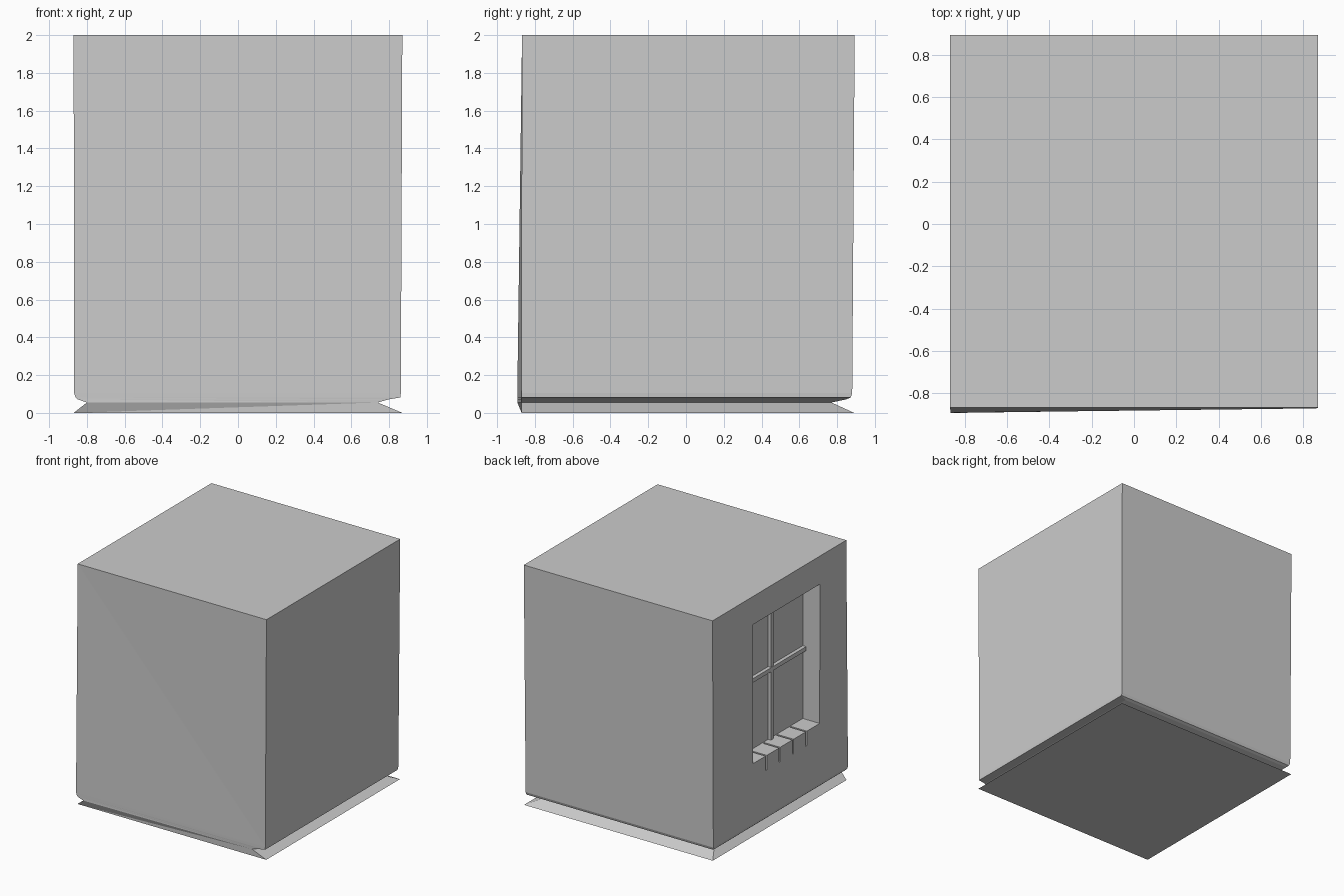
import bpy, bmesh

if "Cube" in bpy.data.objects:
    bpy.data.objects.remove(bpy.data.objects["Cube"])


def box(name, lo, hi):
    bm = bmesh.new()
    bmesh.ops.create_cube(bm, size=1)
    for v in bm.verts:
        v.co = [lo[i] + (v.co[i] + 0.5) * (hi[i] - lo[i]) for i in range(3)]
    me = bpy.data.meshes.new(name)
    bm.to_mesh(me)
    bm.free()
    ob = bpy.data.objects.new(name, me)
    bpy.context.collection.objects.link(ob)
    return ob


def cut(target, lo, hi):
    cutter = box("cutter", lo, hi)
    cutter.hide_render = True
    mod = target.modifiers.new("cut", 'BOOLEAN')
    mod.operation = 'DIFFERENCE'
    mod.solver = 'EXACT'
    mod.object = cutter
    bpy.context.view_layer.objects.active = target
    bpy.ops.object.modifier_apply(modifier=mod.name)
    bpy.data.objects.remove(cutter)


# Building block: rings of four corners, with a notch above the ground slab
# z, left x, right x, front-left y, front-right y, back y
rings = [
    (0.0, -0.87, 0.87, -0.87, -0.87, 0.89),
    (0.055, -0.80, 0.74, -0.893, -0.872, 0.77),
    (0.072, -0.85, 0.80, -0.893, -0.872, 0.85),
    (0.082, -0.86, 0.86, -0.893, -0.872, 0.872),
    (0.105, -0.868, 0.862, -0.893, -0.872, 0.88),
    (2.0, -0.87, 0.87, -0.868, -0.868, 0.893),
]
bm = bmesh.new()
loops = []
for z, x0, x1, yl, yr, yb in rings:
    loops.append([bm.verts.new(c) for c in
                  ((x0, yl, z), (x1, yr, z), (x1, yb, z), (x0, yb, z))])
for a, b in zip(loops, loops[1:]):
    for i in range(4):
        j = (i + 1) % 4
        bm.faces.new((a[i], a[j], b[j], b[i]))
bm.faces.new(loops[0][::-1])
bm.faces.new(loops[-1])
bmesh.ops.triangulate(bm, faces=bm.faces[:])
bmesh.ops.recalc_face_normals(bm, faces=bm.faces[:])
me = bpy.data.meshes.new("building")
bm.to_mesh(me)
bm.free()
building = bpy.data.objects.new("building", me)
bpy.context.collection.objects.link(building)

# Window recess in the left wall
Y0, Y1, Z0, Z1, PANE = -0.52, 0.36, 0.605, 1.765, -0.713
cut(building, (-1, Y0, Z0), (PANE, Y1, Z1))

# Joints between the sill bricks
for i in range(1, 5):
    y = Y0 + (Y1 - Y0) * i / 5
    cut(building, (-1, y - 0.008, 0.485), (-0.85, y + 0.008, Z0 + 0.02))
    cut(building, (-1, y - 0.008, 0.59), (PANE - 0.01, y + 0.008, Z0 + 0.02))

# Window bars
yc, zc = (Y0 + Y1) / 2, (Z0 + Z1) / 2 + 0.01
box("window_bar_vertical", (PANE - 0.025, yc - 0.017, Z0), (PANE + 0.01, yc + 0.017, Z1))
box("window_bar_horizontal", (PANE - 0.03, Y0, zc - 0.017), (PANE + 0.01, Y1, zc + 0.017))
